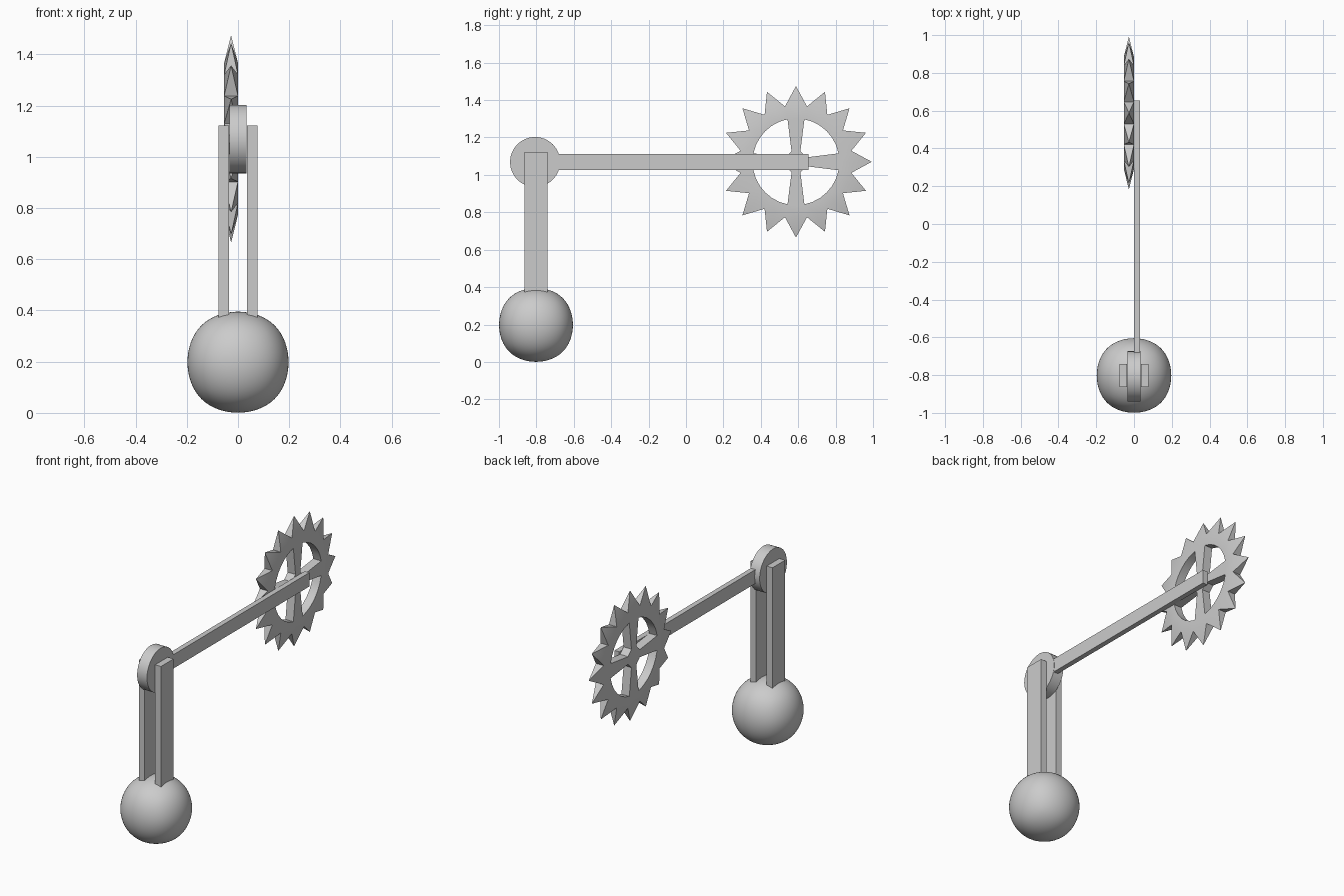
import bpy, bmesh, math

if "Cube" in bpy.data.objects:
    bpy.data.objects.remove(bpy.data.objects["Cube"])


def new_object(name, bm):
    bmesh.ops.recalc_face_normals(bm, faces=bm.faces[:])
    mesh = bpy.data.meshes.new(name)
    bm.to_mesh(mesh)
    bm.free()
    obj = bpy.data.objects.new(name, mesh)
    bpy.context.collection.objects.link(obj)
    return obj


def smooth(obj, angle):
    bpy.ops.object.select_all(action='DESELECT')
    obj.select_set(True)
    bpy.context.view_layer.objects.active = obj
    bpy.ops.object.shade_smooth_by_angle(angle=math.radians(angle))


def box(name, x, y, z):
    bm = bmesh.new()
    bmesh.ops.create_cube(bm, size=1)
    for v in bm.verts:
        v.co = [lo + (c + 0.5) * (hi - lo) for c, (lo, hi) in zip(v.co, (x, y, z))]
    return new_object(name, bm)


# Round base: a subdivided cube, slightly squarish
bm = bmesh.new()
bmesh.ops.create_cube(bm, size=0.47)
base = new_object("base_ball", bm)
base.location = (0, -0.802, 0.198)
sub = base.modifiers.new("round", 'SUBSURF')
sub.levels = sub.render_levels = 4
for p in base.data.polygons:
    p.use_smooth = True

# Twin posts either side of the pivot
for side, name in ((-1, "left_post"), (1, "right_post")):
    box(name, sorted((side * 0.036, side * 0.076)), (-0.864, -0.74), (0.3, 1.122))

# Pivot disc
bpy.ops.mesh.primitive_cylinder_add(vertices=32, radius=0.134, depth=0.068,
                                    location=(0, -0.807, 1.069),
                                    rotation=(0, math.pi / 2, 0))
disc = bpy.context.object
disc.name = "pivot_disc"
smooth(disc, 30)

# Swinging arm
box("arm", (0, 0.032), (-0.77, 0.655), (1.027, 1.113))

# Toothed blade: flat faces on both sides, walls on the outlines, tips at mid depth
TEETH = 16
N = 2 * TEETH
CY, CZ = 0.588, 1.07
bm = bmesh.new()


def point(radius, turn, x):
    a = 2 * math.pi * turn
    return bm.verts.new((x, CY + radius * math.cos(a), CZ + radius * math.sin(a)))


tips = [point(0.405, k / TEETH, -0.027) for k in range(TEETH)]
outlines = {}
sides = []
for x in (-0.054, 0.0):
    hole = [point(0.232, j / N, x) for j in range(N)]
    rim = [point(0.302 if j % 2 else 0.294, j / N, x) for j in range(N)]
    hub = [point(0.062, (i - 0.5) / 8, x) for i in range(8)]
    faces = [hub]
    for j in range(N):
        k = (j + 1) % N
        faces.append([hole[j], rim[j], rim[k], hole[k]])
        faces.append([rim[j], tips[((j + 1) // 2) % TEETH], rim[k]])
    for s in range(4):
        faces.append([hub[2 * s], hole[8 * s - 1], hole[8 * s],
                      hole[(8 * s + 1) % N], hub[2 * s + 1]])
    made = [bm.faces.new(f) for f in faces]
    sides.append((made, hole + rim + hub))
pair = dict(zip(sides[0][1], sides[1][1]))
open_edges = [e for f in sides[0][0] for e in f.edges if len(e.link_faces) == 1]
for e in open_edges:
    a, b = e.verts
    loop = [a, b, pair.get(b, b), pair.get(a, a)]
    bm.faces.new(list(dict.fromkeys(loop)))
smooth(new_object("toothed_blade", bm), 30)
